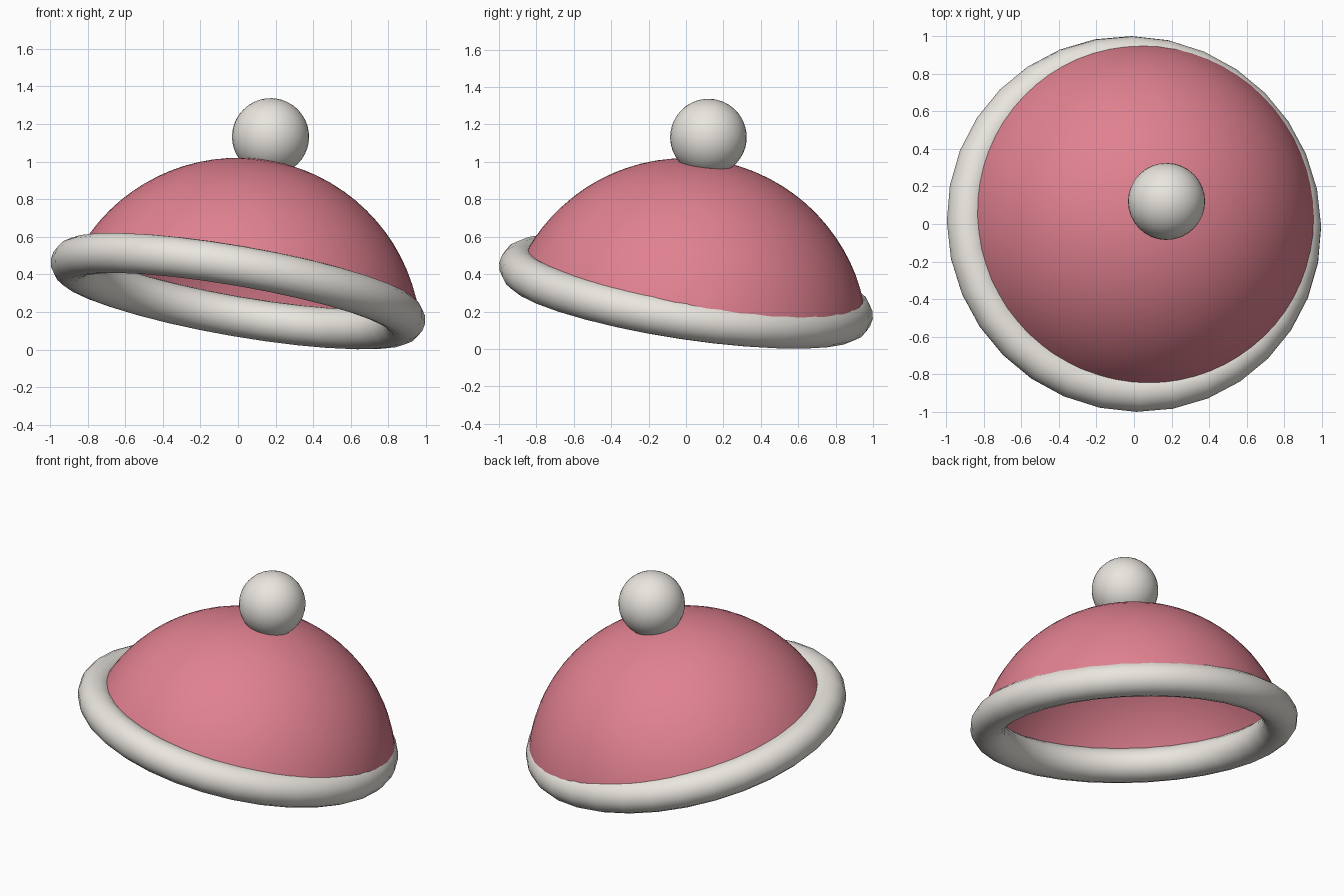
import bpy, bmesh
from mathutils import Vector

if "Cube" in bpy.data.objects:
    bpy.data.objects.remove(bpy.data.objects["Cube"])

RING_CENTRE = Vector((0, 0, 0.311))
RING_AXIS = Vector((0.174, 0.152, 1)).normalized()
DOME_CENTRE = Vector((0, -0.003, 0.045))
DOME_RADIUS = 0.975
POM_CENTRE = Vector((0.173, 0.12, 1.132))


def tilt(axis):
    return Vector((0, 0, 1)).rotation_difference(axis)


def material(name, colour):
    mat = bpy.data.materials.new(name)
    mat.diffuse_color = colour
    mat.use_nodes = True
    mat.node_tree.nodes["Principled BSDF"].inputs["Base Color"].default_value = mat.diffuse_color
    return mat


def finish(obj, name, mat):
    obj.name = name
    obj.data.materials.append(mat)
    for p in obj.data.polygons:
        p.use_smooth = True


pink = material("pink_felt", (0.75, 0.22, 0.28, 1))
cream = material("cream_fur", (0.82, 0.79, 0.74, 1))

# Dome: open spherical cap cut along the brim plane
pole = (POM_CENTRE - DOME_CENTRE).normalized()
bm = bmesh.new()
bmesh.ops.create_uvsphere(bm, u_segments=64, v_segments=40, radius=DOME_RADIUS)
bmesh.ops.rotate(bm, verts=bm.verts, cent=(0, 0, 0), matrix=tilt(pole).to_matrix())
bmesh.ops.translate(bm, verts=bm.verts, vec=DOME_CENTRE)
bmesh.ops.bisect_plane(bm, geom=bm.verts[:] + bm.edges[:] + bm.faces[:],
                       plane_co=RING_CENTRE, plane_no=RING_AXIS, clear_inner=True)
mesh = bpy.data.meshes.new("hat_dome")
bm.to_mesh(mesh)
bm.free()
dome = bpy.data.objects.new("hat_dome", mesh)
bpy.context.collection.objects.link(dome)
finish(dome, "hat_dome", pink)

# Brim: thick tilted fur ring
bpy.ops.mesh.primitive_torus_add(major_radius=0.902, minor_radius=0.108,
                                 major_segments=32, minor_segments=16,
                                 location=RING_CENTRE,
                                 rotation=tilt(RING_AXIS).to_euler())
finish(bpy.context.object, "fur_brim", cream)

# Pompom
bpy.ops.mesh.primitive_uv_sphere_add(segments=32, ring_count=20, radius=0.205,
                                     location=POM_CENTRE,
                                     rotation=tilt(pole).to_euler())
finish(bpy.context.object, "pompom", cream)
